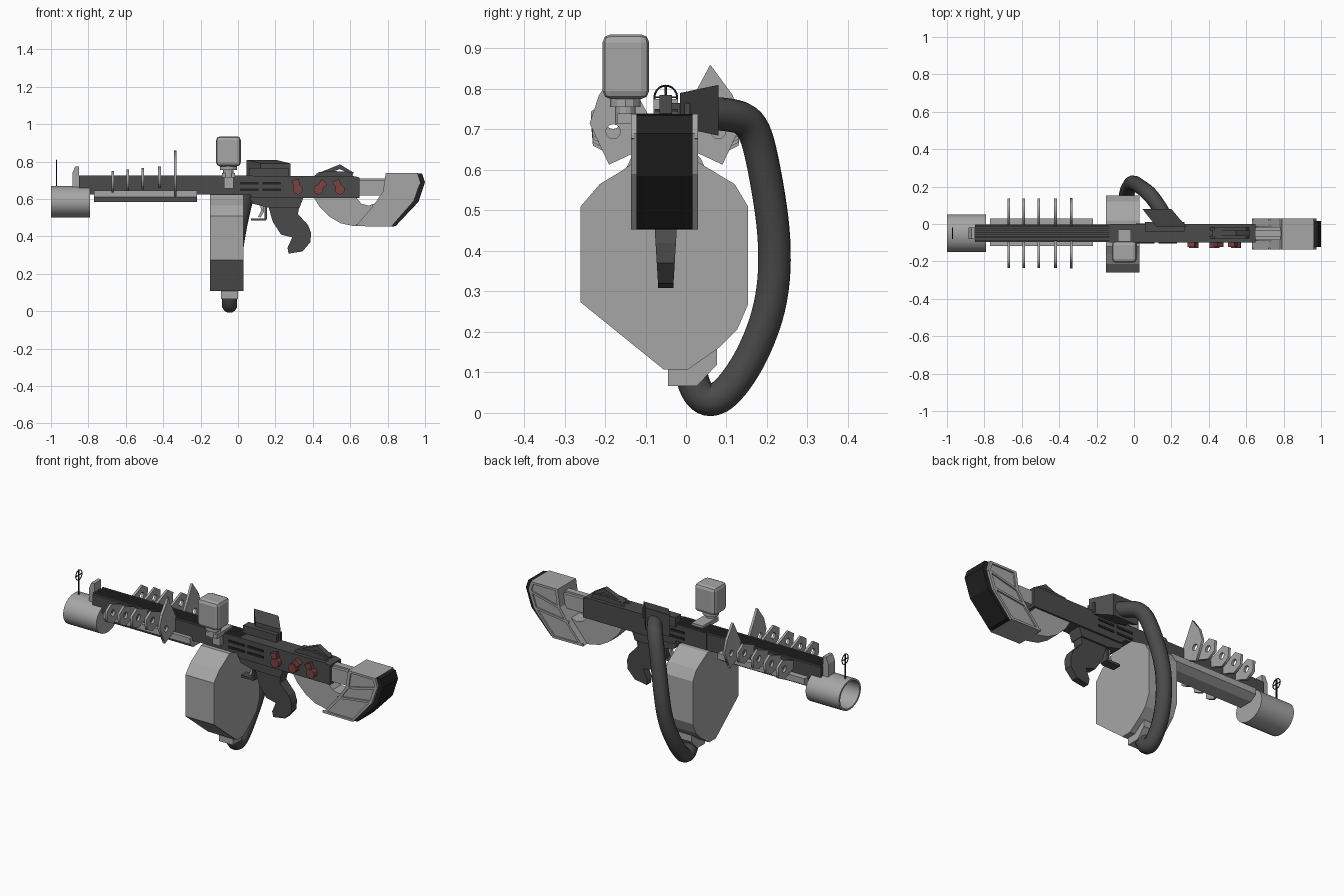
import bpy, bmesh, math
from mathutils import Matrix, Vector

if "Cube" in bpy.data.objects:
    bpy.data.objects.remove(bpy.data.objects["Cube"])

YC = -0.05  # centre plane of the body


def material(name, r, g, b):
    m = bpy.data.materials.new(name)
    m.use_nodes = True
    m.diffuse_color = (r, g, b, 1)
    m.node_tree.nodes["Principled BSDF"].inputs["Base Color"].default_value = (r, g, b, 1)
    return m


LIGHT = material("light grey", 0.38, 0.38, 0.38)
DARK = material("dark grey", 0.07, 0.07, 0.07)
BLACK = material("black rubber", 0.015, 0.015, 0.015)
RED = material("dull red", 0.2, 0.055, 0.055)


def finish(name, bm, mat, bevel=0, smooth=False):
    bmesh.ops.recalc_face_normals(bm, faces=bm.faces)
    me = bpy.data.meshes.new(name)
    bm.to_mesh(me)
    bm.free()
    me.materials.append(mat)
    ob = bpy.data.objects.new(name, me)
    bpy.context.collection.objects.link(ob)
    if bevel:
        mod = ob.modifiers.new("bevel", "BEVEL")
        mod.width, mod.segments = bevel, 2
    if smooth:
        bpy.ops.object.select_all(action="DESELECT")
        ob.select_set(True)
        bpy.context.view_layer.objects.active = ob
        bpy.ops.object.shade_smooth_by_angle(angle=math.radians(40))
    return ob


def prism(name, pts, axis, lo, hi, mat, bevel=0, smooth=False):
    """Extrude a 2D outline along an axis: x takes (y,z), y takes (x,z), z takes (x,y)."""
    place = {"x": lambda a, b, d: (d, a, b), "y": lambda a, b, d: (a, d, b),
             "z": lambda a, b, d: (a, b, d)}[axis]
    bm = bmesh.new()
    face = bm.faces.new([bm.verts.new(place(a, b, lo)) for a, b in pts])
    ext = bmesh.ops.extrude_face_region(bm, geom=[face])
    verts = [g for g in ext["geom"] if isinstance(g, bmesh.types.BMVert)]
    bmesh.ops.translate(bm, verts=verts, vec=Vector(place(0, 0, hi - lo)))
    return finish(name, bm, mat, bevel, smooth)


def box(name, x, y, z, mat, bevel=0):
    return prism(name, [(x[0], z[0]), (x[1], z[0]), (x[1], z[1]), (x[0], z[1])],
                 "y", y[0], y[1], mat, bevel)


def circle(a, b, ra, rb, n=20):
    return [(a + ra * math.cos(i * math.tau / n), b + rb * math.sin(i * math.tau / n))
            for i in range(n)]


def curve_mesh(name, loops, mat, dims="3D", bevel=0, extrude=0, closed=True, smooth=False):
    """Turn poly or smooth paths into a tube or a filled plate."""
    cu = bpy.data.curves.new(name, "CURVE")
    cu.dimensions, cu.bevel_depth, cu.extrude = dims, bevel, extrude
    cu.bevel_resolution, cu.resolution_u, cu.use_fill_caps = 4, 6, True
    if dims == "2D":
        cu.fill_mode = "BOTH"
    for pts in loops:
        sp = cu.splines.new("NURBS" if smooth else "POLY")
        sp.points.add(len(pts) - 1)
        for p, co in zip(sp.points, pts):
            p.co = (*co, 0, 1) if len(co) == 2 else (*co, 1)
        sp.use_cyclic_u = closed
        if smooth:
            sp.order_u, sp.use_endpoint_u = 3, True
    tmp = bpy.data.objects.new(name + "_path", cu)
    bpy.context.collection.objects.link(tmp)
    dg = bpy.context.evaluated_depsgraph_get()
    me = bpy.data.meshes.new_from_object(tmp.evaluated_get(dg))
    bpy.data.objects.remove(tmp)
    bm = bmesh.new()
    bm.from_mesh(me)
    if dims == "2D":  # stand the plate across the body
        bm.transform(Matrix(((0, 0, 1, 0), (1, 0, 0, 0), (0, 1, 0, 0), (0, 0, 0, 1))))
    bmesh.ops.remove_doubles(bm, verts=bm.verts, dist=0.0001)
    me.materials.clear()
    return finish(name, bm, mat, 0, smooth)


# Muzzle: hollow oval sleeve
bm = bmesh.new()
rings = []
for x, s in ((-0.79, 1), (-1, 1), (-1, 0.88), (-0.81, 0.88)):
    rings.append([bm.verts.new((x, y, z)) for y, z in circle(YC, 0.585, 0.1 * s, 0.085 * s, 24)])
for a, b in zip(rings, rings[1:]):
    for i in range(24):
        bm.faces.new((a[i - 1], a[i], b[i], b[i - 1]))
bm.faces.new(rings[0])
bm.faces.new(rings[-1])
finish("muzzle", bm, LIGHT, smooth=True)

# Front ring sight
box("sight_post", (-0.973, -0.967), (YC - 0.003, YC + 0.003), (0.66, 0.81), BLACK)
box("sight_crossbar", (-0.972, -0.968), (YC - 0.03, YC + 0.03), (0.778, 0.782), BLACK)
curve_mesh("sight_ring", [[(-0.97, y, z) for y, z in circle(YC, 0.78, 0.028, 0.028)]],
           BLACK, bevel=0.0025)

# Barrel, its ribs and the lower tube
box("barrel", (-0.85, 0.12), (-0.097, -0.003), (0.625, 0.718), DARK)
for i in range(5):
    y = -0.09 + i * 0.02
    box("barrel_rib", (-0.85, 0.08), (y - 0.005, y + 0.005), (0.715, 0.727), DARK)
prism("front_block", [(-0.885, 0.66), (-0.85, 0.66), (-0.85, 0.775), (-0.87, 0.775), (-0.885, 0.74)],
      "y", -0.08, -0.02, LIGHT)
prism("lower_tube", [(-0.118, 0.645), (-0.118, 0.61), (-0.09, 0.585), (-0.01, 0.585),
                     (0.03, 0.61), (0.03, 0.645)], "x", -0.77, -0.22, LIGHT)

# Cooling fins: pierced plates on both sides, the last one tall
SMALL = [(0.04, 0.67), (0.13, 0.635), (0.18, 0.66), (0.185, 0.72), (0.14, 0.75), (0.04, 0.71)]
TALL = [(0.11, 0.86), (0.165, 0.785), (0.188, 0.715), (0.14, 0.613), (0.04, 0.66), (0.04, 0.73)]
for i, x in enumerate((-0.67, -0.59, -0.51, -0.42, -0.335)):
    for side in (-1, 1):
        lift = 0 if i == 4 else i * 0.008
        shape = TALL if i == 4 else SMALL
        loops = [[(YC + side * u, z + lift) for u, z in shape],
                 circle(YC + side * 0.13, 0.695 + lift, 0.018, 0.018, 12)]
        fin = curve_mesh("cooling_fin", loops, LIGHT, dims="2D", extrude=0.007)
        fin.location.x = x

# Drum magazine and its hose fitting
prism("magazine", [(-0.26, 0.51), (-0.213, 0.565), (-0.16, 0.597), (-0.12, 0.625), (0.02, 0.625),
                   (0.067, 0.597), (0.12, 0.565), (0.153, 0.51), (0.153, 0.267), (0.126, 0.205),
                   (0.08, 0.16), (0.005, 0.107), (-0.055, 0.107), (-0.26, 0.273)],
      "x", -0.15, 0.03, LIGHT)
prism("hose_fitting", [(-0.045, 0.115), (-0.045, 0.066), (0.027, 0.066), (0.077, 0.12), (0.077, 0.165),
                       (0, 0.13)], "x", -0.09, 0.0, LIGHT)

# Hose and the funnel it leaves from
curve_mesh("hose", [[(0.17, 0.03, 0.74), (0.13, 0.1, 0.74), (0.08, 0.165, 0.72), (0.04, 0.195, 0.6),
                     (0.0, 0.222, 0.42), (-0.02, 0.213, 0.27), (-0.04, 0.165, 0.14),
                     (-0.045, 0.1, 0.045), (-0.045, 0.05, 0.025), (-0.045, 0.015, 0.07),
                     (-0.045, 0.01, 0.12)]], DARK, bevel=0.041, closed=False, smooth=True)
funnel = prism("hose_funnel", [(0.12, -0.015), (0.28, -0.015), (0.2, 0.08), (0.045, 0.08)],
               "z", 0.685, 0.81, DARK)
for v in funnel.data.vertices:
    if v.co.y < 0.05:
        v.co.z = 0.79 if v.co.z > 0.75 else 0.705
box("funnel_mount", (0.06, 0.27), (-0.04, 0.01), (0.71, 0.765), DARK)

# Receiver, side slots and lower housing
prism("receiver", [(-0.13, 0.63), (0.06, 0.63), (0.08, 0.605), (0.65, 0.605), (0.65, 0.715),
                   (0.62, 0.722), (-0.13, 0.722)], "y", -0.1, 0.0, DARK)
prism("trigger_housing", [(0.06, 0.61), (0.08, 0.575), (0.16, 0.555), (0.33, 0.555), (0.35, 0.61)],
      "y", -0.09, -0.01, DARK)
for x in (0.01, 0.13):
    for z in (0.643, 0.678):
        box("side_slot", (x, x + 0.1), (-0.103, 0.003), (z, z + 0.014), BLACK)

# Trigger, guard and grip
box("guard_bar", (0.07, 0.15), (-0.075, -0.025), (0.484, 0.497), DARK)
box("guard_post", (0.142, 0.155), (-0.075, -0.025), (0.49, 0.57), DARK)
prism("trigger", [(0.12, 0.57), (0.14, 0.57), (0.138, 0.53), (0.12, 0.5), (0.108, 0.505), (0.123, 0.535)],
      "y", -0.06, -0.04, LIGHT)
grip = prism("grip", [(0.16, 0.57), (0.33, 0.57), (0.32, 0.52), (0.375, 0.46), (0.39, 0.42), (0.388, 0.37),
                      (0.345, 0.32), (0.27, 0.308), (0.265, 0.34), (0.29, 0.395), (0.23, 0.41),
                      (0.185, 0.48)], "y", -0.08, -0.02, DARK)
for v in grip.data.vertices:
    v.co.y = YC + (v.co.y - YC) * (0.6 + 0.4 * min(1, (v.co.z - 0.3) / 0.2))

# Red control knobs with tilted levers
for x, tilt in ((0.32, -0.3), (0.43, 0.7), (0.545, -0.5)):
    prism("knob", circle(x, 0.65, 0.026, 0.026, 12), "y", -0.128, -0.095, RED)
    lever = prism("knob_lever", [(-0.014, 0), (0.014, 0), (0.02, 0.05), (-0.02, 0.05)],
                  "y", -0.122, -0.095, RED)
    lever.location = (x, 0, 0.655)
    lever.rotation_euler.y = tilt

# Rear sight: two rails and a slanted leaf
for y in (-0.078, -0.034):
    prism("rear_sight_rail", [(0.4, 0.715), (0.43, 0.743), (0.5, 0.75), (0.6, 0.745), (0.62, 0.715)],
          "y", y, y + 0.014, DARK)
prism("rear_sight_leaf", [(0.42, 0.735), (0.545, 0.785), (0.62, 0.74), (0.61, 0.728), (0.545, 0.76),
                          (0.43, 0.722)], "y", -0.065, -0.035, DARK)

# Stock: link, curved arm, shoulder body with framed panels, rubber pad
box("stock_link", (0.64, 0.8), (-0.085, -0.015), (0.62, 0.7), LIGHT)
box("stock_link_rail", (0.64, 0.79), (-0.068, -0.032), (0.69, 0.71), LIGHT)
prism("stock_arm", [(0.405, 0.61), (0.435, 0.56), (0.49, 0.505), (0.55, 0.47), (0.62, 0.455), (0.7, 0.455),
                    (0.74, 0.58), (0.7, 0.565), (0.66, 0.575), (0.63, 0.61)], "y", -0.09, -0.01, LIGHT)
OUTER = [(0.96, 0.738), (0.975, 0.69), (0.94, 0.59), (0.82, 0.453)]
INNER = [(0.79, 0.738), (0.775, 0.64), (0.72, 0.56), (0.63, 0.455)]
prism("stock_body", OUTER + INNER[::-1], "y", -0.128, 0.022, LIGHT)
for y in (-0.136, 0.022):
    for path in (OUTER, INNER):
        sign = -1 if path is OUTER else 1
        prism("stock_rim", path + [(x + sign * 0.018, z) for x, z in path[::-1]], "y", y, y + 0.008, LIGHT)
    for (xo, zo), (xi, zi) in zip(OUTER, INNER):
        s = -1 if zo > 0.6 else 1
        prism("stock_rung", [(xi, zi), (xo, zo), (xo, zo + s * 0.012), (xi, zi + s * 0.012)],
              "y", y, y + 0.008, LIGHT)
prism("shoulder_pad", OUTER + [(0.842, 0.455), (0.965, 0.585), (1.0, 0.69), (0.985, 0.735)],
      "y", -0.122, 0.016, BLACK)

# Side canister on its bracket
box("canister", (-0.117, 0.015), (-0.206, -0.091), (0.775, 0.935), LIGHT, 0.02)
prism("canister_collar", circle(-0.051, -0.15, 0.045, 0.038, 12), "z", 0.755, 0.78, LIGHT)
prism("canister_neck", circle(-0.051, -0.15, 0.028, 0.025, 12), "z", 0.715, 0.76, LIGHT)
box("bracket_arm", (-0.085, -0.015), (-0.17, -0.03), (0.715, 0.74), LIGHT)
box("bracket_plate", (-0.075, -0.025), (-0.125, -0.09), (0.655, 0.725), LIGHT)
